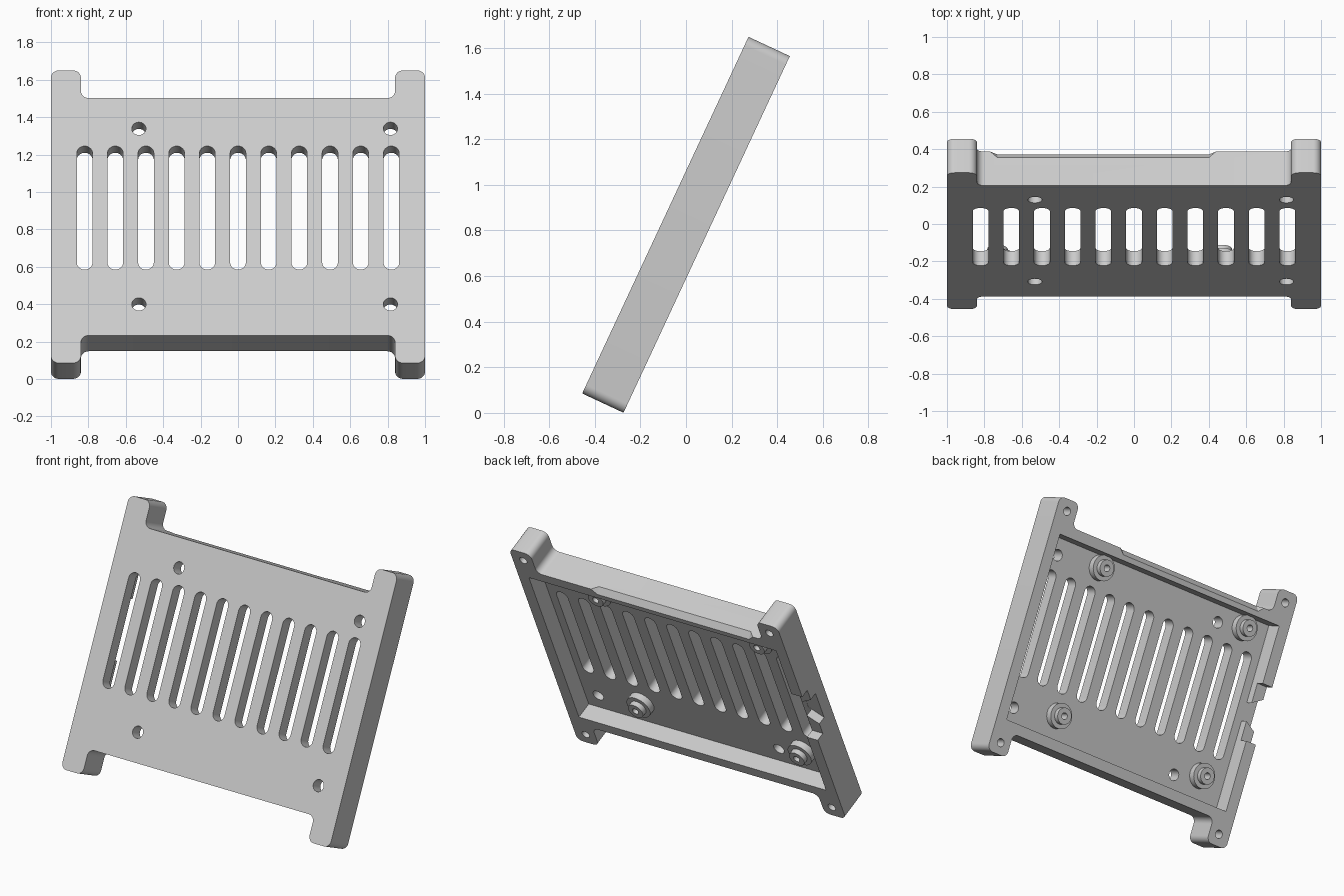
import bpy, bmesh, math
from mathutils import Matrix, Vector

if "Cube" in bpy.data.objects:
    bpy.data.objects.remove(bpy.data.objects["Cube"])

# Panel space: x across, y up the panel, z out of its front face
TILT = Matrix.Translation((0, 0, 0.825)) @ Matrix.Rotation(math.radians(65), 4, 'X')
HALF_T, FLOOR = 0.1, 0.015
BODY_H, POST_H, POST_X = 0.70, 0.863, 0.84

grey = bpy.data.materials.new("light_grey")
grey.use_nodes = True
grey.diffuse_color = (0.6, 0.6, 0.6, 1)
grey.node_tree.nodes["Principled BSDF"].inputs["Base Color"].default_value = (0.6, 0.6, 0.6, 1)


def make_object(name, bm):
    bmesh.ops.recalc_face_normals(bm, faces=bm.faces)
    mesh = bpy.data.meshes.new(name)
    bm.to_mesh(mesh)
    bm.free()
    ob = bpy.data.objects.new(name, mesh)
    bpy.context.collection.objects.link(ob)
    return ob


def prism(bm, pts, z0, z1):
    face = bm.faces.new([bm.verts.new((x, y, z0)) for x, y in pts])
    ext = bmesh.ops.extrude_face_region(bm, geom=[face])
    tops = [v for v in ext["geom"] if isinstance(v, bmesh.types.BMVert)]
    bmesh.ops.translate(bm, verts=tops, vec=(0, 0, z1 - z0))


def rounded(corners, r, steps=8):
    """Replace each right-angled corner with an arc."""
    out = []
    for i, c in enumerate(corners):
        c = Vector(c)
        a = (Vector(corners[i - 1]) - c).normalized() * r
        b = (Vector(corners[(i + 1) % len(corners)]) - c).normalized() * r
        for k in range(steps + 1):
            t = k / steps * math.pi / 2
            out.append(c + a * (1 - math.sin(t)) + b * (1 - math.cos(t)))
    return out


def stadium(x, y0, y1, r, steps=14):
    """Slot outline; a circle when y0 equals y1."""
    out = []
    for y, start in ((y1, 0), (y0, math.pi)):
        n = steps + 1 if y0 != y1 else steps
        for k in range(n):
            t = start + math.pi * k / steps
            out.append((x + r * math.cos(t), y + r * math.sin(t)))
    return out


def hull(bm, pts):
    bmesh.ops.convex_hull(bm, input=[bm.verts.new(p) for p in pts])


def cut(target, bm):
    cutter = make_object("cutter", bm)
    cutter.hide_render = True
    mod = target.modifiers.new("cut", 'BOOLEAN')
    mod.operation, mod.solver, mod.object = 'DIFFERENCE', 'EXACT', cutter
    bpy.context.view_layer.update()
    result = bpy.data.meshes.new_from_object(target.evaluated_get(bpy.context.evaluated_depsgraph_get()))
    target.modifiers.clear()
    target.data = result
    bpy.data.objects.remove(cutter)


def finish(ob):
    ob.data.materials.clear()
    ob.data.materials.append(grey)
    ob.matrix_world = TILT @ ob.matrix_basis
    bpy.ops.object.select_all(action='DESELECT')
    ob.select_set(True)
    bpy.context.view_layer.objects.active = ob
    bpy.ops.object.shade_smooth_by_angle(angle=math.radians(30))


# Panel outline with four corner posts
right = [(1, -POST_H), (1, POST_H), (POST_X, POST_H), (POST_X, BODY_H)]
left = [(-POST_X, BODY_H), (-POST_X, POST_H), (-1, POST_H), (-1, -POST_H)]
bottom = [(-POST_X, -POST_H), (-POST_X, -BODY_H), (POST_X, -BODY_H), (POST_X, -POST_H)]
bm = bmesh.new()
prism(bm, rounded(right + left + bottom, 0.042), -HALF_T, HALF_T)
panel = make_object("vented_panel", bm)

# Recess in the back
bm = bmesh.new()
prism(bm, [(-0.92, -0.63), (0.92, -0.63), (0.92, 0.63), (-0.92, 0.63)], -0.2, FLOOR)
cut(panel, bm)

# Vent slots, through holes and blind screw holes in the posts
bm = bmesh.new()
for i in range(-5, 6):
    prism(bm, stadium(i * 0.164, -0.27, 0.375, 0.042), -0.05, 0.2)
for x in (-0.53, 0.815):
    for y in (-0.516, 0.52):
        prism(bm, stadium(x, y, y, 0.038), -0.05, 0.2)
for x in (-0.916, 0.916):
    for y in (-0.786, 0.786):
        prism(bm, stadium(x, y, y, 0.027), -0.2, 0.07)
cut(panel, bm)

# Chamfered notch along the top back edge
bm = bmesh.new()
hull(bm, [(x, y, z) for x, y, z in (
    (-0.73, 0.72, -0.045), (0.40, 0.72, -0.045), (-0.73, 0.645, -0.12),
    (0.40, 0.645, -0.12), (-0.81, 0.72, -0.12), (0.48, 0.72, -0.12))])
cut(panel, bm)

# Port opening in the side wall: shallow notch, then a flared cut
bm = bmesh.new()
prism(bm, [(-1.1, -0.15), (-0.9, -0.15), (-0.9, 0.24), (-1.1, 0.24)], -0.2, -0.04)
cut(panel, bm)
bm = bmesh.new()
hull(bm, [(x, 0.045 + s * w, z) for x, w in ((-1.02, 0.12), (-0.9, 0.05))
          for s in (-1, 1) for z in (-0.15, 0.016)])
cut(panel, bm)
finish(panel)

# Stepped standoffs with screw holes
profile = [(0.085, FLOOR + 0.005), (0.085, -0.03), (0.055, -0.03), (0.055, -0.064),
           (0.022, -0.064), (0.022, 0.01), (0, 0.01)]
for x, side in ((-0.73, "right"), (0.47, "left")):
    for y, level in ((-0.455, "lower"), (0.55, "upper")):
        bm = bmesh.new()
        verts = [bm.verts.new((r, 0, z)) for r, z in profile]
        edges = [bm.edges.new(pair) for pair in zip(verts, verts[1:])]
        bmesh.ops.spin(bm, geom=verts + edges, cent=(0, 0, 0), axis=(0, 0, 1),
                       angle=math.tau, steps=32)
        bmesh.ops.remove_doubles(bm, verts=bm.verts, dist=0.0005)
        bmesh.ops.translate(bm, verts=bm.verts, vec=(x, y, 0))
        finish(make_object(f"standoff_{level}_{side}", bm))
